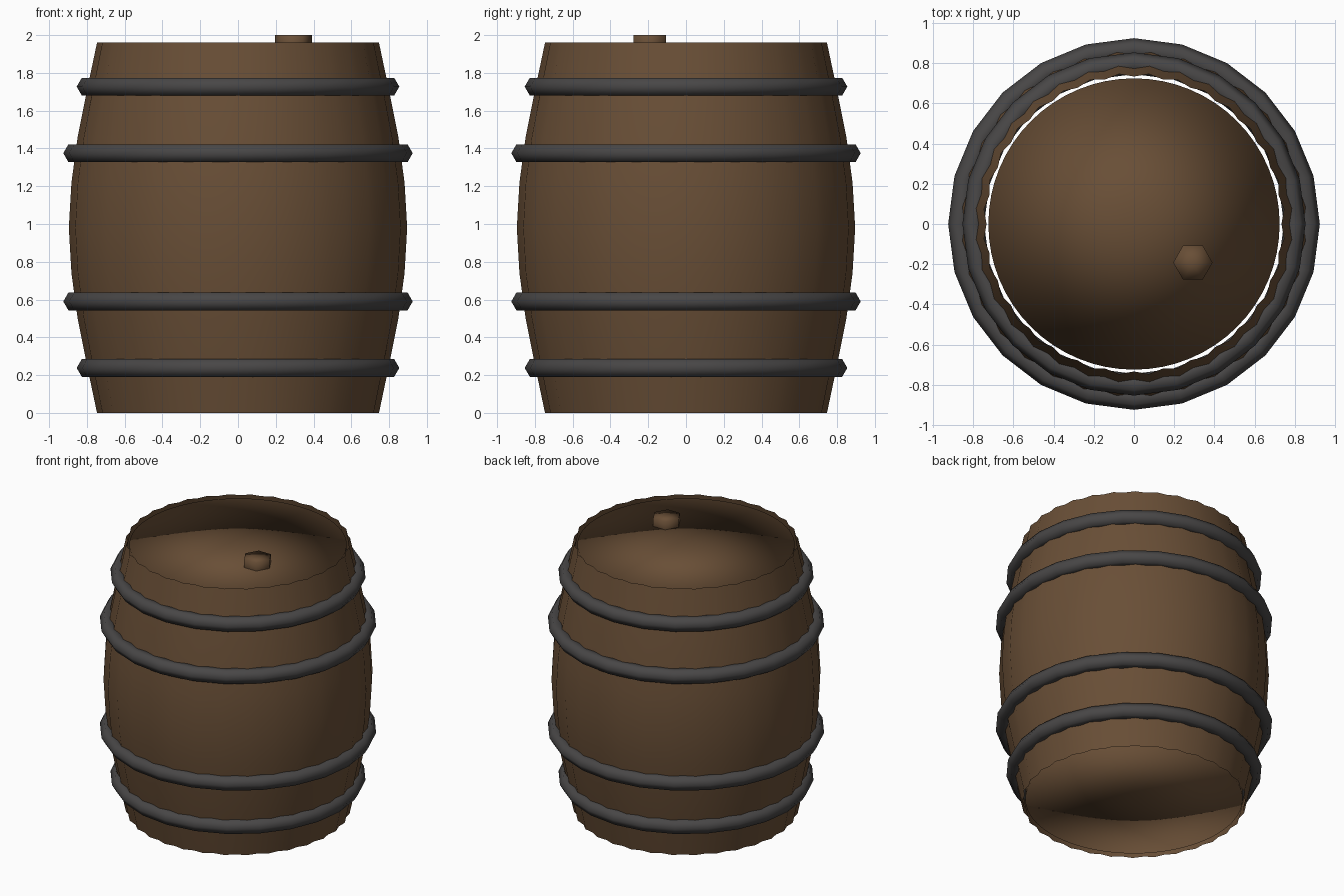
import bpy, bmesh, math

if "Cube" in bpy.data.objects:
    bpy.data.objects.remove(bpy.data.objects["Cube"])


def material(name, rgb):
    m = bpy.data.materials.new(name)
    m.diffuse_color = (*rgb, 1)
    m.use_nodes = True
    m.node_tree.nodes["Principled BSDF"].inputs["Base Color"].default_value = m.diffuse_color
    return m


WOOD = material("brown_wood", (0.140, 0.077, 0.037))
IRON = material("dark_iron", (0.065, 0.062, 0.062))


def finish(name, bm, mat):
    bmesh.ops.recalc_face_normals(bm, faces=bm.faces)
    mesh = bpy.data.meshes.new(name)
    bm.to_mesh(mesh)
    bm.free()
    mesh.materials.append(mat)
    for p in mesh.polygons:
        p.use_smooth = True
    ob = bpy.data.objects.new(name, mesh)
    bpy.context.collection.objects.link(ob)
    return ob


def skin(bm, rings, wrap=False):
    """Bridge successive closed rings of vertices with quads."""
    n = len(rings[0])
    pairs = list(zip(rings, rings[1:])) + ([(rings[-1], rings[0])] if wrap else [])
    for a, b in pairs:
        for i in range(n):
            j = (i + 1) % n
            bm.faces.new((a[i], a[j], b[j], b[i]))


def capped_drum(name, x, y, radius, z0, z1, sides):
    """Solid drum with fan caps, softly shaded over the rim."""
    bm = bmesh.new()
    rings = [[bm.verts.new((x + radius * math.cos(math.tau * i / sides),
                            y + radius * math.sin(math.tau * i / sides), z))
              for i in range(sides)] for z in (z0, z1)]
    skin(bm, rings)
    for ring, z in zip(rings, (z0, z1)):
        hub = bm.verts.new((x, y, z))
        for i in range(sides):
            bm.faces.new((ring[i], ring[(i + 1) % sides], hub))
    ob = finish(name, bm, WOOD)
    ob.modifiers.new("rim_shading", "WEIGHTED_NORMAL").mode = "FACE_AREA"
    return ob


# Bulging stave wall: open shell with a shallow groove between staves
STAVES, HEIGHT = 32, 1.96
half = [(0, 0.75), (0.25, 0.803), (0.5, 0.853), (0.74, 0.886), (0.98, 0.9)]
profile = half + [(HEIGHT - z, r) for z, r in reversed(half[:-1])]
bm = bmesh.new()
rings = []
for z, r in profile:
    ring = []
    for i in range(STAVES * 2):
        a = math.pi * i / STAVES
        rr = r if i % 2 else r - 0.016
        ring.append(bm.verts.new((rr * math.cos(a), rr * math.sin(a), z)))
    rings.append(ring)
skin(bm, rings)
finish("stave_wall", bm, WOOD)

# Inner drum whose ends are the two barrel heads
capped_drum("barrel_heads", 0, 0, 0.725, 0.02, 1.94, 64)

# Bung in the top head
capped_drum("bung", 0.293, -0.192, 0.098, 1.9, 2.0, 6)


# Iron hoops with a six-sided section
def hoop(name, z, radius, section=0.054, segments=24):
    bm = bmesh.new()
    rings = []
    for i in range(segments):
        a = math.tau * i / segments
        ring = []
        for k in range(6):
            t = math.tau * k / 6
            r = radius + section * math.cos(t)
            ring.append(bm.verts.new((r * math.cos(a), r * math.sin(a),
                                      z + section * math.sin(t))))
        rings.append(ring)
    skin(bm, rings, wrap=True)
    finish(name, bm, IRON)


for side, flip in (("lower", False), ("upper", True)):
    for kind, z, r in (("end", 0.238, 0.8), ("belly", 0.59, 0.871)):
        hoop(f"{side}_{kind}_hoop", HEIGHT + 0.005 - z if flip else z, r)
